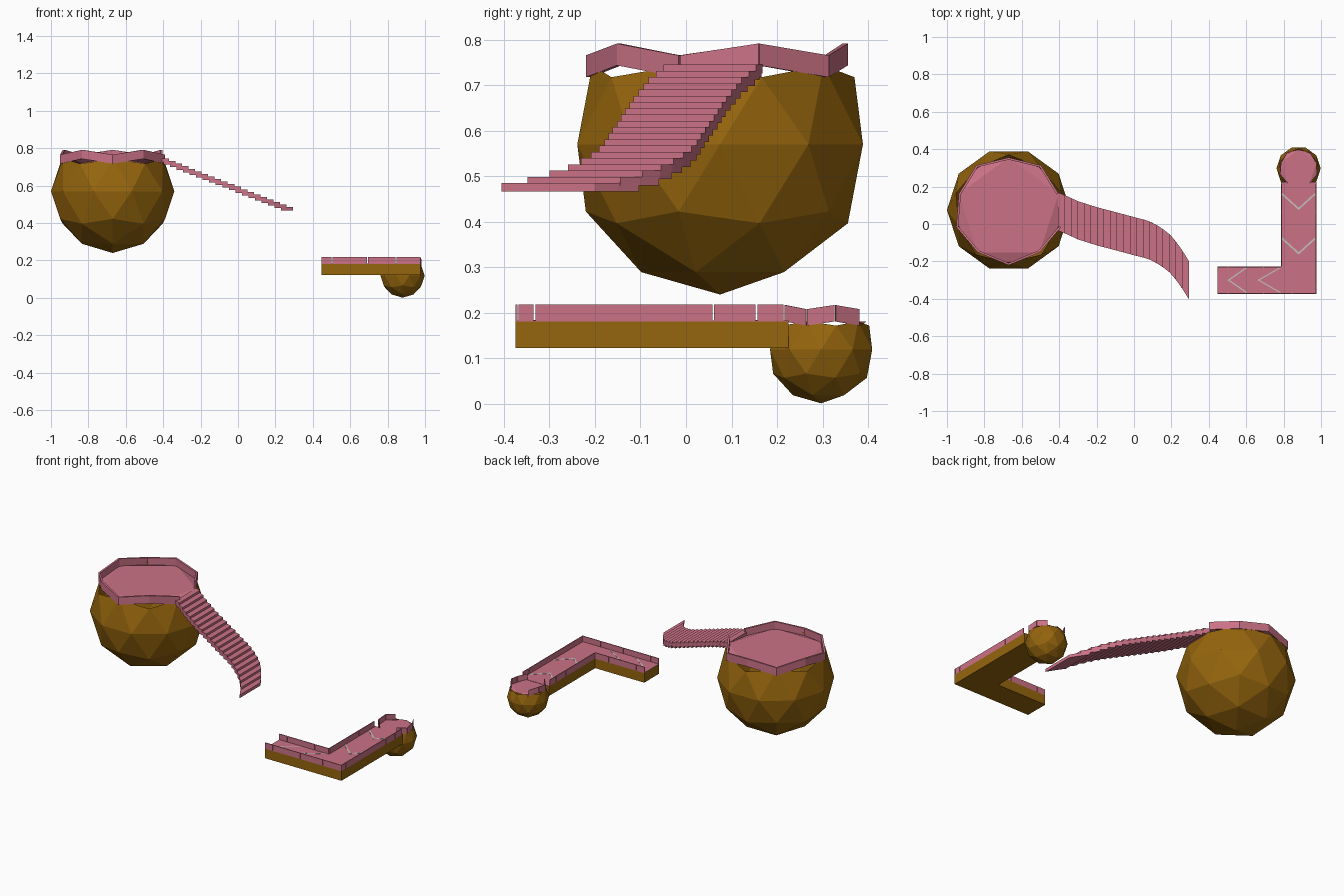
import bpy, bmesh, math
from mathutils import Vector, Matrix

if "Cube" in bpy.data.objects:
    bpy.data.objects.remove(bpy.data.objects["Cube"])


def material(name, color):
    m = bpy.data.materials.new(name)
    m.diffuse_color = (*color, 1)
    m.use_nodes = True
    m.node_tree.nodes["Principled BSDF"].inputs["Base Color"].default_value = m.diffuse_color
    return m


PINK = material("pink", (0.60, 0.17, 0.24))
BROWN = material("brown", (0.30, 0.13, 0.004))
GREY = material("pale_grey", (0.55, 0.53, 0.50))


def finish(bm, name, mat):
    bmesh.ops.recalc_face_normals(bm, faces=bm.faces)
    me = bpy.data.meshes.new(name)
    bm.to_mesh(me)
    bm.free()
    me.materials.append(mat)
    ob = bpy.data.objects.new(name, me)
    bpy.context.collection.objects.link(ob)
    return ob


def loft(bm, bottom, top):
    """Closed prism between two matching outlines."""
    b = [bm.verts.new(p) for p in bottom]
    t = [bm.verts.new(p) for p in top]
    n = len(b)
    bm.faces.new(b[::-1])
    bm.faces.new(t)
    for i in range(n):
        bm.faces.new((b[i], b[(i + 1) % n], t[(i + 1) % n], t[i]))


def prism(bm, outline, z0, z1):
    loft(bm, [(x, y, z0) for x, y in outline], [(x, y, z1) for x, y in outline])


def rect(x0, y0, x1, y1):
    return [(x0, y0), (x1, y0), (x1, y1), (x0, y1)]


def island(name, centre, r, wall_h, wall_t, open_sides, gap):
    """Faceted ball cut off at its upper ring, with a floor and rim walls."""
    c = Vector(centre)
    # ball
    bm = bmesh.new()
    bmesh.ops.create_icosphere(bm, subdivisions=2, radius=r)
    bmesh.ops.delete(bm, geom=[v for v in bm.verts if v.co.z > 0.6 * r], context='VERTS')
    bmesh.ops.transform(bm, verts=bm.verts,
                        matrix=Matrix.Translation(c) @ Matrix.Rotation(math.radians(18), 4, 'Z'))
    finish(bm, name + "_ball", BROWN)
    # rim ring alternates low and high corners, starting at -90 degrees
    ring = []
    for k in range(10):
        a = math.radians(-90 + 36 * k)
        rad, z = ((0.8944, 0.4472), (0.8507, 0.5257))[k % 2]
        ring.append(c + r * Vector((rad * math.cos(a), rad * math.sin(a), z)))
    # floor
    bm = bmesh.new()
    vs = [bm.verts.new(p) for p in ring]
    bm.faces.new(vs[1::2])
    for k in range(0, 10, 2):
        bm.faces.new((vs[k - 1], vs[k], vs[k + 1]))
    finish(bm, name + "_floor", PINK)
    # walls
    bm = bmesh.new()
    up = Vector((0, 0, wall_h))

    def inner(p):
        d = Vector((c.x - p.x, c.y - p.y, 0)).normalized()
        return p + d * wall_t

    for k in range(10):
        if k in open_sides:
            continue
        a, b = ring[k], ring[(k + 1) % 10]
        a, b = a.lerp(b, gap), b.lerp(a, gap)
        quad = [a, b, inner(b), inner(a)]
        loft(bm, quad, [p + up for p in quad])
    finish(bm, name + "_walls", PINK)


island("large_island", (-0.67, 0.075, 0.57), 0.33, 0.048, 0.012, {2}, 0.0)
island("small_island", (0.88, 0.297, 0.119), 0.118, 0.036, 0.004, {0, 9, 4, 5}, 0.02)

# stairs: steps follow a curve drawn in plan (x, y of centre line)
PATH = [(-0.45, 0.085), (-0.365, 0.05), (-0.3, 0.02), (-0.2, -0.012), (-0.1, -0.038),
        (0, -0.065), (0.06, -0.08), (0.1, -0.095), (0.15, -0.125), (0.2, -0.165),
        (0.25, -0.23), (0.295, -0.303)]


def path_y(x):
    for (x0, y0), (x1, y1) in zip(PATH, PATH[1:]):
        if x <= x1:
            return y0 + (y1 - y0) * (x - x0) / (x1 - x0)
    return PATH[-1][1]


bm = bmesh.new()
N = 20
for i in range(N):
    x1 = 0.295 - 0.035 * i
    x0 = max(x1 - 0.064, -0.405)
    z = 0.485 + 0.26 * i / (N - 1)
    xm = (x0 + x1) / 2
    low = [(x, path_y(x) - 0.102) for x in (x0, xm, x1)]
    high = [(x, path_y(x) + 0.102) for x in (x1, xm, x0)]
    prism(bm, low + high, z - 0.019, z)
finish(bm, "stairs", PINK)

# L-shaped walkway
X0, X1, X2 = 0.447, 0.785, 0.975
Y0, Y1, Y2 = -0.375, -0.228, 0.225
L_SHAPE = [(X0, Y0), (X2, Y0), (X2, Y2), (X1, Y2), (X1, Y1), (X0, Y1)]
bm = bmesh.new()
prism(bm, L_SHAPE, 0.122, 0.181)
finish(bm, "walkway_base", BROWN)
bm = bmesh.new()
prism(bm, L_SHAPE, 0.181, 0.183)
finish(bm, "walkway_floor", PINK)

# walkway walls, split by narrow gaps
T, G, ZB, ZT = 0.005, 0.002, 0.183, 0.218
bm = bmesh.new()


def wall_run(cuts, fixed, along_x):
    for a, b in zip(cuts, cuts[1:]):
        a, b = a + G, b - G
        prism(bm, rect(a, fixed, b, fixed + T) if along_x else rect(fixed, a, fixed + T, b), ZB, ZT)


wall_run([X0 - G, 0.503, 0.692, 0.845, X2 + G], Y0, True)
wall_run([X0 - G, 0.503, 0.692, X1 + G], Y1 - T, True)
wall_run([Y0 + T, -0.333, 0.06, 0.155, 0.216], X2 - T, False)
wall_run([Y1, 0.06, 0.155, 0.216], X1, False)
finish(bm, "walkway_walls", PINK)

# chevron arrows on the floor
bm = bmesh.new()


def chevron(tip, direction, length, half, w=0.012):
    d = Vector(direction)
    s = Vector((-d.y, d.x))
    t = Vector(tip)
    pts = [t, t - d * length + s * half, t - d * (length + w) + s * half,
           t - d * w, t - d * (length + w) - s * half, t - d * length - s * half]
    for side in (pts[:4], [pts[0], pts[3], pts[4], pts[5]]):
        prism(bm, side, 0.1825, 0.1842)


for x in (0.50, 0.66):
    chevron((x, -0.30), (-1, 0), 0.095 if x < 0.6 else 0.115, 0.066)
for y in (-0.163, 0.075):
    chevron((0.88, y), (0, -1), 0.08, 0.088)
finish(bm, "floor_arrows", GREY)
